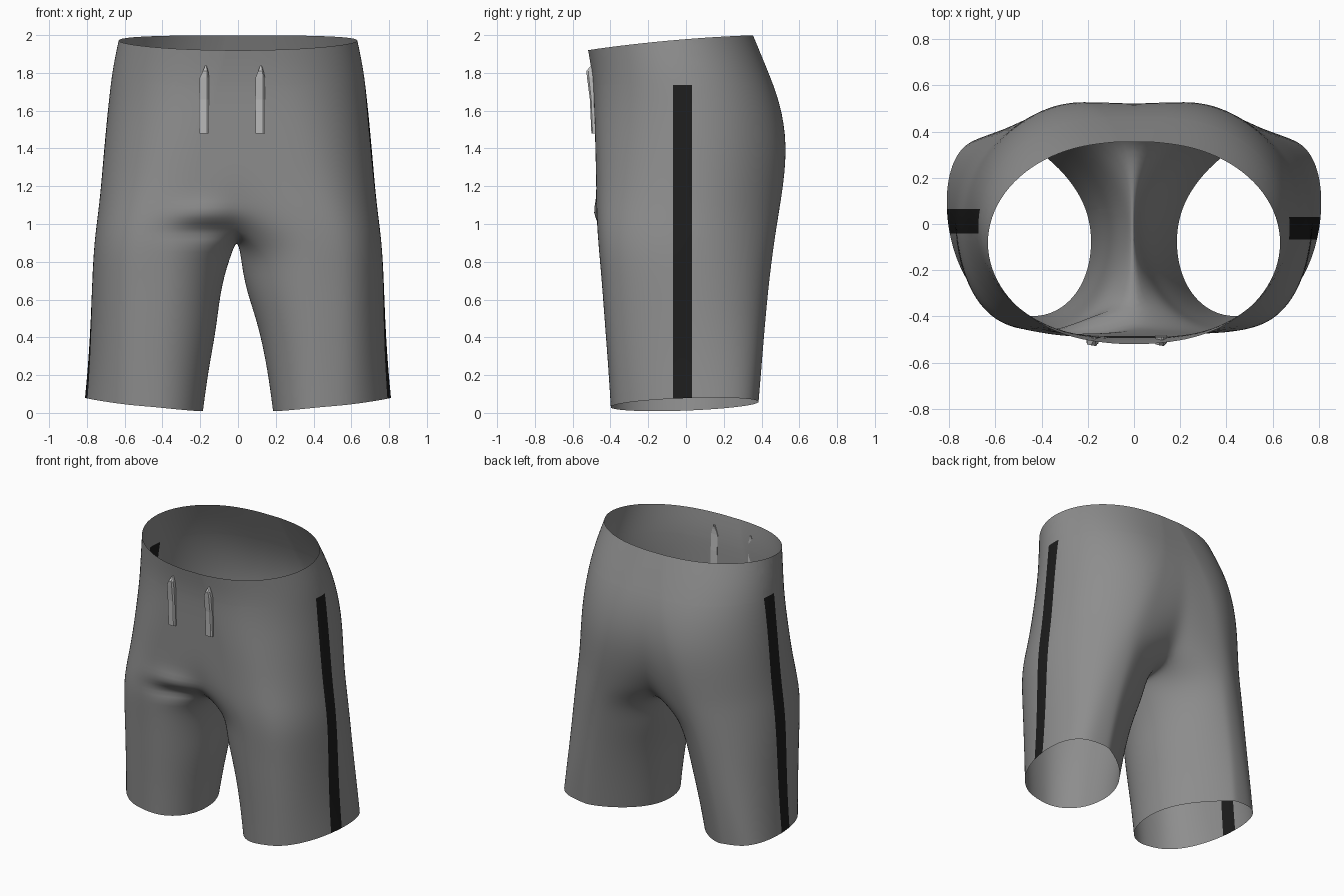
import bpy, bmesh, math

if "Cube" in bpy.data.objects:
    bpy.data.objects.remove(bpy.data.objects["Cube"])


def material(name, value):
    mat = bpy.data.materials.new(name)
    mat.use_nodes = True
    color = (value, value, value, 1)
    mat.diffuse_color = color
    mat.node_tree.nodes["Principled BSDF"].inputs["Base Color"].default_value = color
    return mat


GREY = material("grey cloth", 0.27)
BLACK = material("black stripe", 0.012)
LIGHT = material("light grey cord", 0.5)

INNER, OUTER, SEAM = 4, 12, 6   # segments: front/back panel, side, crotch seam


def torso_row(z, side, front, back, cx, dip_f, dip_b, tilt, pow_f, pow_b):
    """Half ring from front centre, round the side, to back centre."""
    mid, depth = (front + back) / 2, (back - front) / 2
    pts = []
    for j in range(INNER):
        u = j / INNER
        pts.append((cx * u, front + dip_f * (1 - u) ** 2))
    for j in range(OUTER + 1):
        a = math.pi * (j / OUTER - 0.5)
        c = max(math.cos(a), 0) ** (pow_f if a < 0 else pow_b)
        pts.append((cx + (side - cx) * c, mid + depth * math.sin(a)))
    for j in range(1, INNER + 1):
        u = j / INNER
        pts.append((cx * (1 - u), back - dip_b * u ** 2))
    return [(x, y, z + tilt * (y + 0.07 + 0.35 * x * x)) for x, y in pts]


def leg_row(z, inner, side, front, back, cx, skew, pow_f, pow_b, pow_in):
    """Closed ring, in the same column order as the torso plus the seam."""
    mid, depth = (front + back) / 2, (back - front) / 2
    step = math.pi / (2 * INNER + SEAM)
    angles = [-math.pi / 2 - step * (INNER - j) for j in range(INNER)]
    angles += [math.pi * (j / OUTER - 0.5) for j in range(OUTER + 1)]
    angles += [math.pi / 2 + step * j for j in range(1, INNER + SEAM)]
    drop = 1 - z / 0.9
    row = []
    for a in angles:
        c, s = math.cos(a), math.sin(a)
        if c > 0:
            reach = (side - cx) * c ** (pow_f if s < 0 else pow_b)
        else:
            reach = (inner - cx) * (-c) ** (1 if s < 0 else pow_in)
        row.append((cx + skew * s + reach, mid + depth * s,
                    z + drop * (0.035 * c + 0.015 * s)))
    return row


# Shorts: one half, mirrored and smoothed
torso = [torso_row(*r) for r in (
    (1.96, 0.638, -0.518, 0.355, 0.08, 0, 0, 0.09, 1, 1),
    (1.80, 0.672, -0.492, 0.425, 0.12, 0, 0, 0.06, 1, 0.95),
    (1.62, 0.692, -0.485, 0.502, 0.18, 0, 0, 0.03, 1, 1.05),
    (1.42, 0.712, -0.48, 0.535, 0.25, 0, 0.005, 0, 0.95, 1.2),
    (1.22, 0.728, -0.475, 0.518, 0.30, 0, 0.02, 0, 0.87, 1.25),
    (1.08, 0.742, -0.475, 0.497, 0.34, 0.025, 0.06, 0, 0.8, 1.25),
    (0.98, 0.755, -0.473, 0.482, 0.37, 0.08, 0.12, 0, 0.75, 1.2))]
legs = [leg_row(*r) for r in (
    (0.86, 0.018, 0.767, -0.465, 0.465, 0.40, 0, 0.73, 1.1, 1.2),
    (0.70, 0.055, 0.775, -0.45, 0.445, 0.42, 0.015, 0.7, 1, 1.3),
    (0.50, 0.105, 0.78, -0.435, 0.425, 0.45, 0.03, 0.7, 0.9, 1.4),
    (0.25, 0.158, 0.79, -0.415, 0.405, 0.48, 0.045, 0.7, 0.75, 1.5),
    (0.045, 0.188, 0.805, -0.402, 0.388, 0.495, 0.055, 0.75, 0.65, 1.6))]

bm = bmesh.new()
rows = [[bm.verts.new(p) for p in row] for row in torso]
for up, low in zip(rows, rows[1:]):
    for j in range(len(up) - 1):
        bm.faces.new((up[j], low[j], low[j + 1], up[j + 1]))
y0, y1 = torso[-1][0][1], torso[-1][-1][1]
seam = []
for j in range(1, SEAM):
    t = j / SEAM
    seam.append(bm.verts.new((0, y1 + (y0 - y1) * t, 0.91 + 0.07 * (2 * t - 1) ** 2)))
loops = [rows[-1] + seam] + [[bm.verts.new(p) for p in row] for row in legs]
for up, low in zip(loops, loops[1:]):
    n = len(up)
    for j in range(n):
        k = (j + 1) % n
        bm.faces.new((up[j], low[j], low[k], up[k]))
mesh = bpy.data.meshes.new("shorts")
bm.to_mesh(mesh)
bm.free()
shorts = bpy.data.objects.new("shorts", mesh)
bpy.context.collection.objects.link(shorts)
bpy.context.view_layer.objects.active = shorts
shorts.select_set(True)
mirror = shorts.modifiers.new("mirror", 'MIRROR')
mirror.merge_threshold = 0.0005
smooth = shorts.modifiers.new("smooth", 'SUBSURF')
smooth.levels = 2
for name in ("mirror", "smooth"):
    bpy.ops.object.modifier_apply(modifier=name)

bm = bmesh.new()
bm.from_mesh(shorts.data)
for v in bm.verts:
    x, y, z = v.co
    # Gap between the legs leans to the right
    v.co.x -= 0.022 * math.exp(-((z - 0.68) / 0.2) ** 2 - (x / 0.25) ** 2)
    # Cloth fold across the front of the right thigh
    if y < -0.25:
        reach = math.exp(-((x + 0.17) / 0.17) ** 2)
        v.co.y += reach * (0.035 * math.exp(-((z - 0.96) / 0.05) ** 2)
                           - 0.02 * math.exp(-((z - 1.06) / 0.06) ** 2))
# Side stripes: cut the outlines, then colour the faces between them
STRIPES = {1: (-0.068, 0.031), -1: (-0.042, 0.064)}
STRIPE_TOP = 1.735
cuts = [((0, y, 0), (0, 1, 0)) for pair in STRIPES.values() for y in pair]
for co, no in cuts + [((0, 0, STRIPE_TOP), (0, 0, 1))]:
    bmesh.ops.bisect_plane(bm, geom=bm.verts[:] + bm.edges[:] + bm.faces[:],
                           dist=0.00001, plane_co=co, plane_no=no)
for f in bm.faces:
    c = f.calc_center_median()
    front, back = STRIPES[1 if c.x > 0 else -1]
    f.smooth = True
    f.material_index = int(abs(c.x) > 0.5 and front < c.y < back and c.z < STRIPE_TOP)
bm.to_mesh(shorts.data)
bm.free()
shorts.data.materials.append(GREY)
shorts.data.materials.append(BLACK)


def cord(name, x, lean):
    """Flat hanging cord end, pinched to a point where it leaves the cloth."""
    bm = bmesh.new()
    rings = []
    for z, y, half, thick, shift in ((1.478, -0.491, 0.025, 0.01, 0),
                                     (1.66, -0.497, 0.026, 0.012, 0),
                                     (1.775, -0.508, 0.025, 0.016, 0.002),
                                     (1.81, -0.51, 0.014, 0.018, 0.008),
                                     (1.84, -0.495, 0.003, 0.006, 0.01)):
        cx = x + shift * lean
        rings.append([bm.verts.new((cx + a * half, y + b * thick, z))
                      for a, b in ((-1, -0.8), (0.6, -1), (1, -0.4), (1, 1), (-1, 1))])
    for low, up in zip(rings, rings[1:]):
        for j in range(5):
            k = (j + 1) % 5
            bm.faces.new((low[j], low[k], up[k], up[j]))
    bm.faces.new(rings[0][::-1])
    bm.faces.new(rings[-1])
    me = bpy.data.meshes.new(name)
    bm.to_mesh(me)
    bm.free()
    me.materials.append(LIGHT)
    bpy.context.collection.objects.link(bpy.data.objects.new(name, me))


cord("right_cord", -0.18, 1)
cord("left_cord", 0.117, 0.5)
